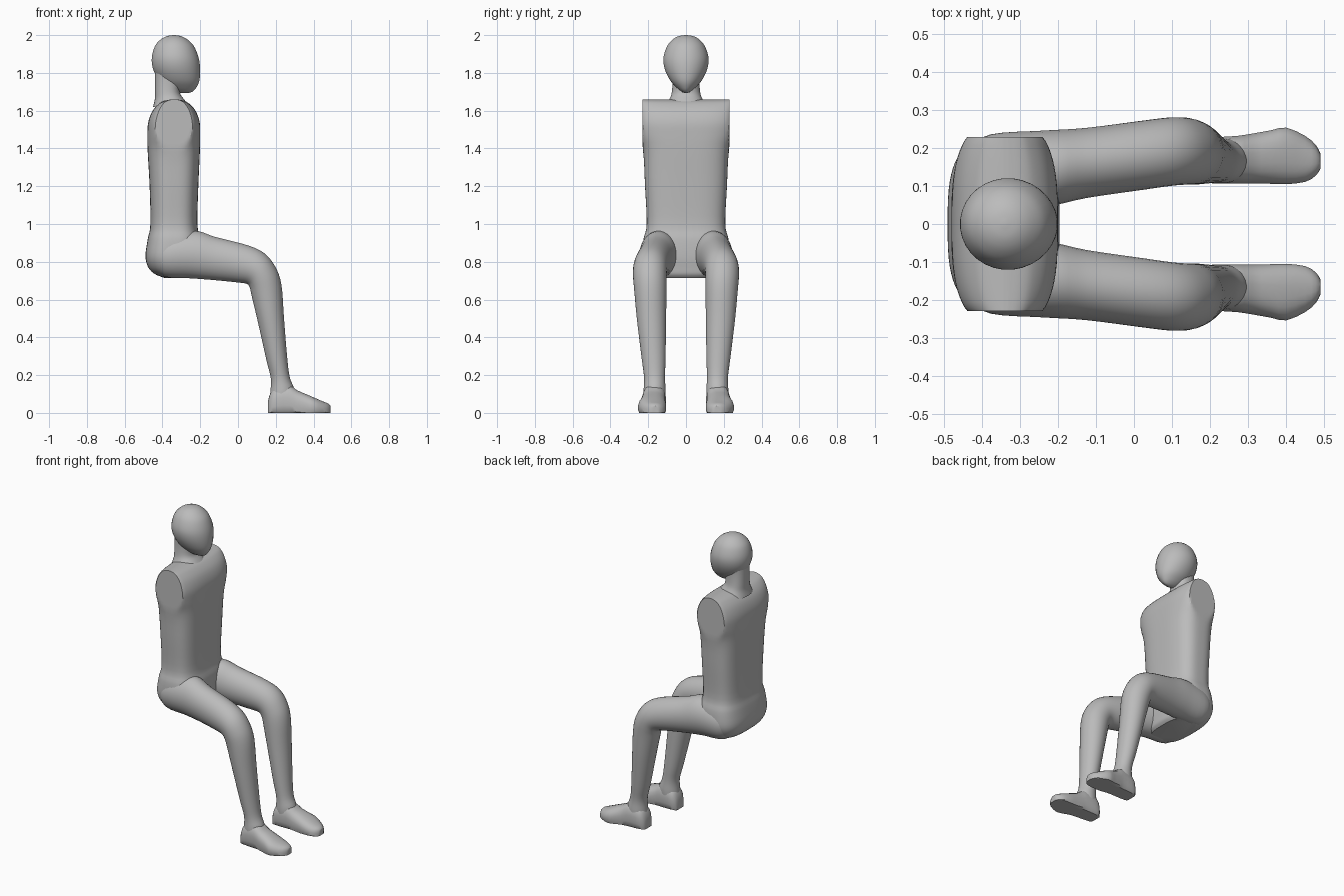
import bpy
import bmesh
from math import cos, sin, pi, copysign
from mathutils import Vector

if "Cube" in bpy.data.objects:
    bpy.data.objects.remove(bpy.data.objects["Cube"])

grey = bpy.data.materials.new("plain grey")
grey.use_nodes = True
colour = (0.5, 0.5, 0.5, 1)
grey.diffuse_color = colour
grey.node_tree.nodes["Principled BSDF"].inputs["Base Color"].default_value = colour


def blend(a, b, c, d, t):
    """Smooth interpolation between b and c."""
    return 0.5 * (2 * b + (c - a) * t + (2 * a - 5 * b + 4 * c - d) * t * t
                  + (3 * b - a - 3 * c + d) * t ** 3)


def power(value, exponent):
    return copysign(abs(value) ** exponent, value)


def loft(name, sections, steps=4, sides=32, square=2.0, y_limit=9, floor=-9,
         mirrored=False, angle=35):
    """Skin rings given as (front x, z, back x, z, y low, y high)."""
    rows = []
    last = len(sections) - 1
    for i in range(last):
        four = [sections[min(max(i + k, 0), last)] for k in (-1, 0, 1, 2)]
        for s in range(steps):
            rows.append([blend(*q, s / steps) for q in zip(*four)])
    rows.append(sections[-1])

    bm = bmesh.new()
    rings = []
    for ax, az, bx, bz, low, high in rows:
        front, back = Vector((ax, 0, az)), Vector((bx, 0, bz))
        mid, half = (front + back) / 2, (front - back) / 2
        ring = []
        for k in range(sides):
            a = 2 * pi * (k + 0.5) / sides
            p = mid + half * power(cos(a), 2 / square)
            p.y = (low + high) / 2 + (high - low) / 2 * power(sin(a), 2 / square)
            p.y = max(-y_limit, min(y_limit, p.y))
            p.z = max(floor, p.z)
            ring.append(bm.verts.new(p))
        rings.append(ring)
    for r, q in zip(rings, rings[1:]):
        for k in range(sides):
            n = (k + 1) % sides
            bm.faces.new((r[k], r[n], q[n], q[k]))
    bm.faces.new(rings[0])
    bm.faces.new(rings[-1])
    bmesh.ops.recalc_face_normals(bm, faces=bm.faces)
    mesh = bpy.data.meshes.new(name)
    bm.to_mesh(mesh)
    bm.free()
    mesh.materials.append(grey)
    obj = bpy.data.objects.new(name, mesh)
    bpy.context.collection.objects.link(obj)
    bpy.ops.object.select_all(action="DESELECT")
    obj.select_set(True)
    bpy.context.view_layer.objects.active = obj
    bpy.ops.object.shade_smooth_by_angle(angle=angle * pi / 180)
    if mirrored:
        mod = obj.modifiers.new("Mirror", "MIRROR")
        mod.use_axis = (False, True, False)
    return obj


def level(z, back, front, half_width):
    """Horizontal section, symmetric in y."""
    return (front, z, back, z, -half_width, half_width)


# Torso with flat shoulder ends and rounded seat
loft("torso", [
    level(.715, -.39, -.22, .15), level(.735, -.44, -.205, .18),
    level(.77, -.475, -.2, .21), level(.83, -.49, -.195, .23),
    level(.92, -.478, -.2, .225), level(1.0, -.464, -.215, .208),
    level(1.2, -.468, -.21, .217), level(1.38, -.478, -.202, .227),
    level(1.47, -.48, -.2, .255), level(1.54, -.475, -.203, .27),
    level(1.6, -.452, -.225, .27), level(1.64, -.415, -.262, .27),
    level(1.655, -.38, -.295, .27), level(1.66, -.345, -.33, .27),
], sides=64, square=3, y_limit=.229, angle=30)

# Neck
loft("neck", [
    level(1.62, -.45, -.25, .115), level(1.66, -.441, -.285, .088),
    level(1.7, -.44, -.308, .075), level(1.78, -.44, -.3, .072),
    level(1.86, -.44, -.3, .08),
], square=2.3)

# Egg-shaped head, tapering to the chin
loft("head", [
    level(2.0, -.345, -.335, .005), level(1.994, -.378, -.3, .04),
    level(1.975, -.412, -.265, .073), level(1.94, -.441, -.232, .101),
    level(1.88, -.457, -.208, .12), level(1.82, -.45, -.2, .113),
    level(1.76, -.418, -.204, .084), level(1.72, -.375, -.222, .048),
    level(1.7, -.335, -.242, .022), level(1.693, -.3, -.265, .006),
])

# Legs: thigh, bent knee and shin in one skin
loft("legs", [
    (-.42, .91, -.45, .79, .07, .2), (-.36, .95, -.39, .722, .04, .236),
    (-.22, .963, -.25, .712, .045, .246), (-.12, .932, -.13, .703, .068, .253),
    (.05, .888, .0, .69, .09, .272), (.14, .845, .048, .682, .1, .28),
    (.197, .775, .063, .66, .103, .28), (.23, .68, .073, .615, .103, .274),
    (.244, .5, .103, .49, .105, .26), (.26, .3, .15, .28, .108, .235),
    (.274, .19, .174, .18, .111, .222), (.298, .125, .17, .1, .107, .225),
    (.3, .05, .17, .05, .11, .225),
], mirrored=True)


def slice_at(x, top, low, high):
    """Upright foot section dipping under the floor for a flat sole."""
    return (x, top, x, -.03, low, high)


# Feet with flat soles
loft("feet", [
    slice_at(.158, .06, .13, .2), slice_at(.175, .115, .112, .22),
    slice_at(.21, .145, .106, .228), slice_at(.27, .15, .106, .232),
    slice_at(.31, .122, .106, .238), slice_at(.36, .1, .105, .247),
    slice_at(.4, .083, .104, .254), slice_at(.45, .061, .11, .232),
    slice_at(.478, .05, .127, .208), slice_at(.49, .038, .145, .185),
], steps=2, sides=20, square=2.5, floor=0, mirrored=True)
